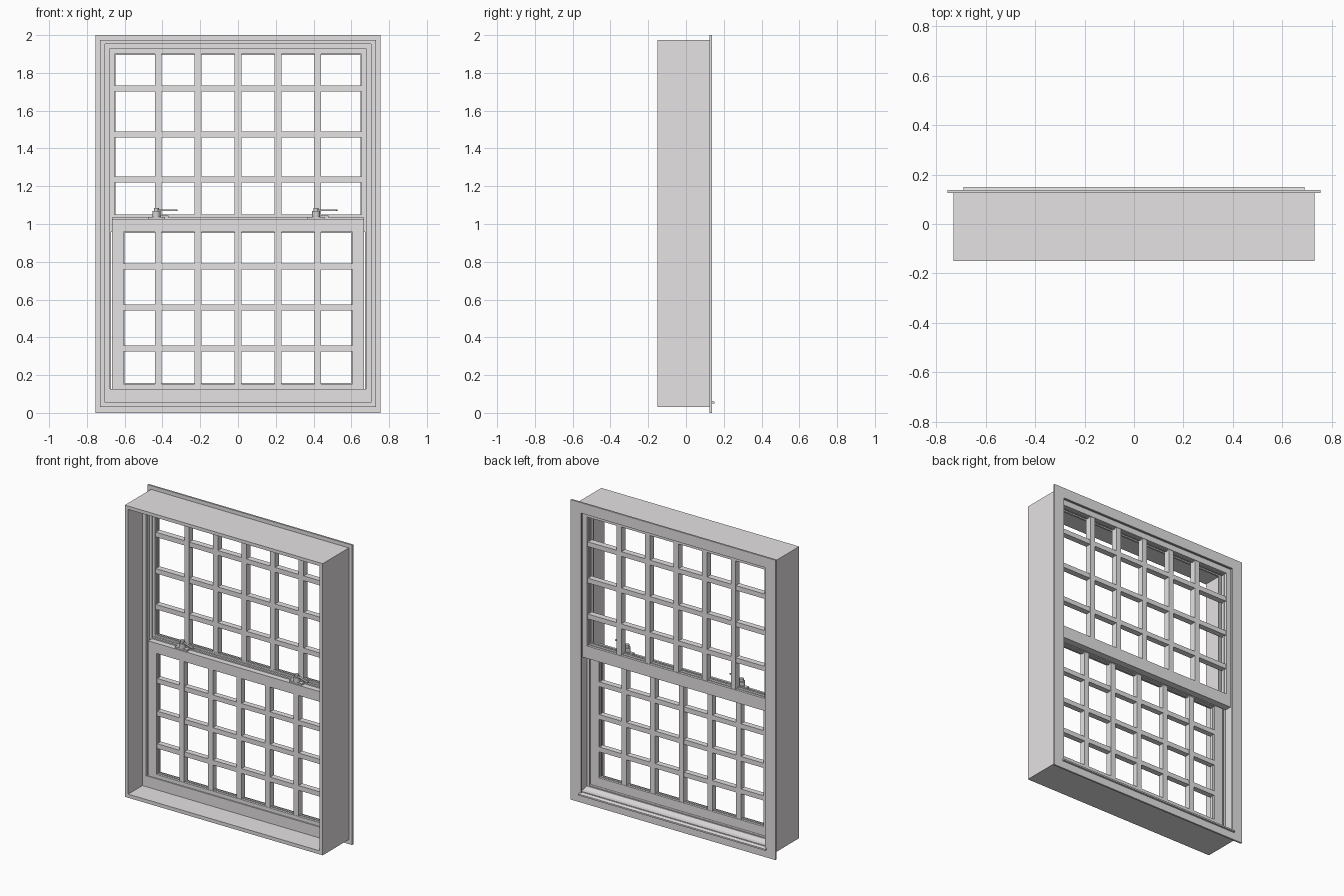
import bpy, bmesh, math
from mathutils import Matrix

if "Cube" in bpy.data.objects:
    bpy.data.objects.remove(bpy.data.objects["Cube"])


def material(name, rgba):
    m = bpy.data.materials.new(name)
    m.diffuse_color = rgba
    m.use_nodes = True
    m.node_tree.nodes["Principled BSDF"].inputs["Base Color"].default_value = m.diffuse_color
    return m


PAINT = material("grey paint", (0.78, 0.76, 0.77, 1))
METAL = material("lock metal", (0.66, 0.65, 0.66, 1))


def finish(name, bm, mat):
    bmesh.ops.recalc_face_normals(bm, faces=bm.faces)
    me = bpy.data.meshes.new(name)
    bm.to_mesh(me)
    bm.free()
    me.materials.append(mat)
    ob = bpy.data.objects.new(name, me)
    bpy.context.collection.objects.link(ob)
    return ob


def add_box(bm, x0, x1, y0, y1, z0, z1):
    m = Matrix.Translation(((x0 + x1) / 2, (y0 + y1) / 2, (z0 + z1) / 2))
    m = m @ Matrix.Diagonal((x1 - x0, y1 - y0, z1 - z0, 1))
    bmesh.ops.create_cube(bm, size=1, matrix=m)


def box(name, mat, *dims):
    bm = bmesh.new()
    add_box(bm, *dims)
    return finish(name, bm, mat)


def ring(name, outer, inner, y0, y1, mat=PAINT):
    """Rectangular frame; outer and inner are (half width, bottom, top)."""
    bm = bmesh.new()
    loops = []
    for (w, b, t), y in ((outer, y0), (inner, y0), (inner, y1), (outer, y1)):
        loops.append([bm.verts.new(p) for p in
                      ((-w, y, b), (w, y, b), (w, y, t), (-w, y, t))])
    for k in range(4):
        a, c = loops[k], loops[(k + 1) % 4]
        for i in range(4):
            j = (i + 1) % 4
            bm.faces.new((a[i], a[j], c[j], c[i]))
    return finish(name, bm, mat)


def extrude_x(name, profile, half, mat=PAINT):
    """Sweep a (y, z) profile along x."""
    bm = bmesh.new()
    a = [bm.verts.new((-half, y, z)) for y, z in profile]
    b = [bm.verts.new((half, y, z)) for y, z in profile]
    bm.faces.new(a)
    bm.faces.new(b)
    for i in range(len(a)):
        j = (i + 1) % len(a)
        bm.faces.new((a[i], a[j], b[j], b[i]))
    return finish(name, bm, mat)


# Outer casing box, nailing flange and inner stops
ring("jamb_box", (0.73, 0.03, 1.975), (0.705, 0.054, 1.953), -0.15, 0.125)
ring("back_flange", (0.755, 0, 2), (0.68, 0.056, 1.93), 0.125, 0.137)
ring("front_stop", (0.705, 0.054, 1.953), (0.677, 0.127, 1.93), 0.0, 0.012)
ring("parting_bead", (0.705, 0.054, 1.953), (0.672, 0.085, 1.922), 0.053, 0.059)
ring("jamb_liner", (0.706, 0.05, 1.954), (0.69, 0.07, 1.94), 0.012, 0.126)

# Sloping sill with its projecting lip
extrude_x("sill", [(0.012, 0.05), (0.012, 0.09), (0.05, 0.09), (0.06, 0.078),
                   (0.15, 0.06), (0.15, 0.05)], 0.69)


def sash(name, outer, inner, y0, y1, bars_z, bar_y):
    ring(name + "_frame", outer, inner, y0, y1)
    w, b, t = inner
    # glazing bead
    ring(name + "_bead", (w + 0.001, b - 0.001, t + 0.001),
         (w - 0.005, b + 0.005, t - 0.005), bar_y[0] + 0.013, bar_y[1] - 0.013)
    # glazing bars, no panes
    bm = bmesh.new()
    for i in range(-2, 3):
        add_box(bm, i * 0.211 - 0.018, i * 0.211 + 0.018, *bar_y, b, t)
    for z in bars_z:
        add_box(bm, -w, w, bar_y[0] + 0.001, bar_y[1] - 0.001, z - 0.016, z + 0.016)
    finish(name + "_bars", bm, PAINT)


sash("lower_sash", (0.668, 0.092, 1.026), (0.607, 0.152, 0.958), 0.008, 0.052,
     (0.34, 0.557, 0.775), (0.010, 0.050))
sash("upper_sash", (0.688, 0.957, 1.938), (0.654, 1.04, 1.9), 0.06, 0.108,
     (1.236, 1.475, 1.718), (0.063, 0.105))

# Interlocking strip on the meeting rail, and the upper sash's top edge bead
box("meeting_strip", PAINT, -0.668, 0.668, 0.046, 0.062, 1.0, 1.034)
box("rail_bead", PAINT, -0.654, 0.654, 0.062, 0.074, 1.035, 1.05)


def lock(name, x):
    bm = bmesh.new()
    y = 0.03
    add_box(bm, x - 0.045, x + 0.045, y - 0.014, y + 0.014, 1.025, 1.037)
    add_box(bm, x - 0.02, x + 0.065, y + 0.018, y + 0.034, 1.033, 1.045)
    for r, z0, z1 in ((0.021, 1.037, 1.068), (0.013, 1.068, 1.086)):
        bmesh.ops.create_cone(bm, cap_ends=True, segments=20, radius1=r, radius2=r,
                              depth=z1 - z0,
                              matrix=Matrix.Translation((x, y, (z0 + z1) / 2)))
    # lever arm
    m = (Matrix.Translation((x, y, 1.072)) @ Matrix.Rotation(math.radians(-20), 4, 'Z')
         @ Matrix.Translation((0.06, 0, 0)) @ Matrix.Diagonal((0.115, 0.014, 0.007, 1)))
    bmesh.ops.create_cube(bm, size=1, matrix=m)
    finish(name, bm, METAL)


# Sash locks
lock("left_lock", -0.432)
lock("right_lock", 0.413)
